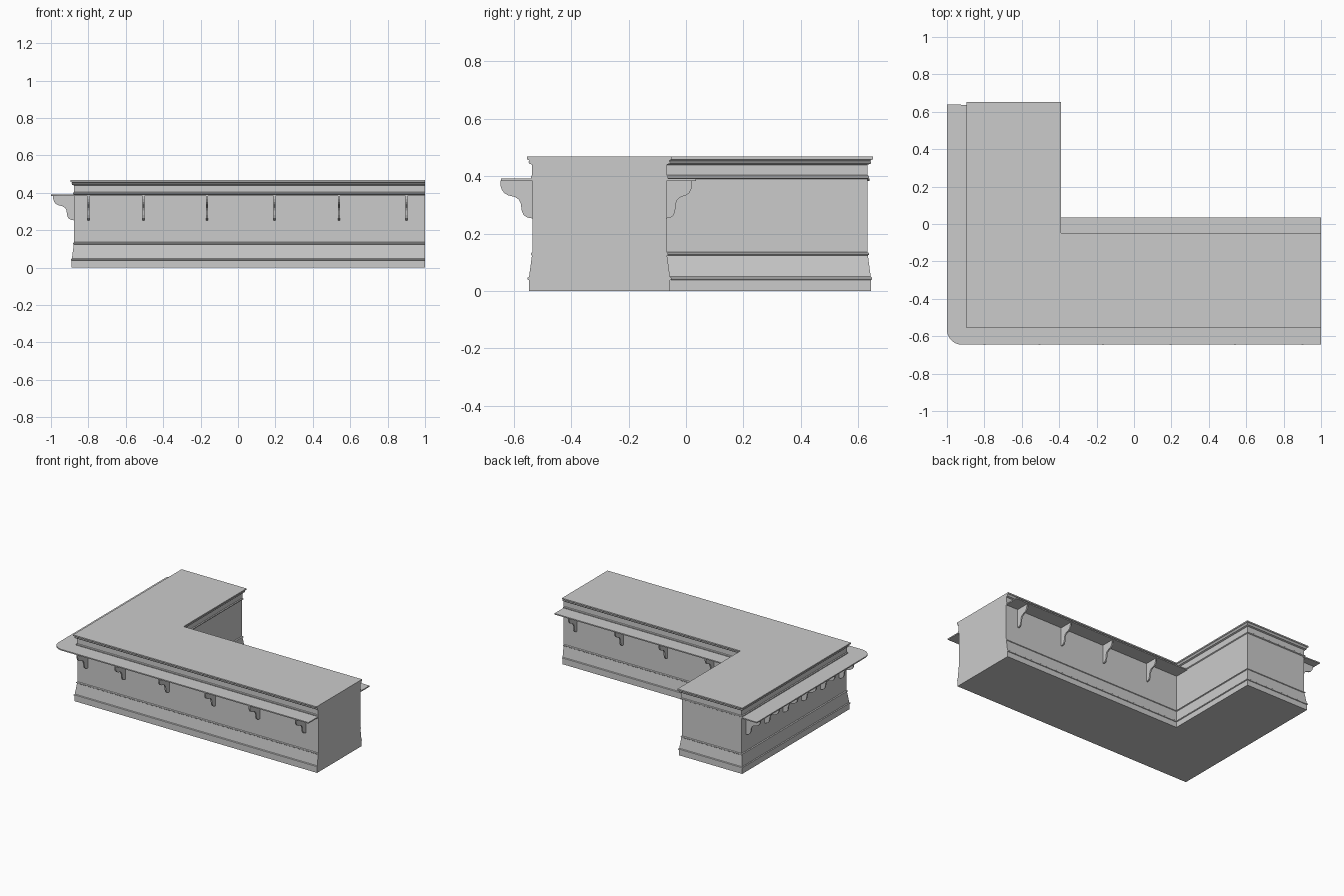
import bpy, math
from mathutils import Vector

if "Cube" in bpy.data.objects:
    bpy.data.objects.remove(bpy.data.objects["Cube"])


def make_mesh(name, verts, faces):
    me = bpy.data.meshes.new(name)
    me.from_pydata(verts, [], faces)
    me.update()
    ob = bpy.data.objects.new(name, me)
    bpy.context.collection.objects.link(ob)
    return ob


def loft(name, rings):
    """Closed solid through a stack of equal-length rings."""
    n = len(rings[0])
    verts = [v for r in rings for v in r]
    faces = [list(range(n))[::-1], list(range(len(verts) - n, len(verts)))]
    for k in range(len(rings) - 1):
        a, b = k * n, (k + 1) * n
        for i in range(n):
            j = (i + 1) % n
            faces.append([a + i, a + j, b + j, b + i])
    return make_mesh(name, verts, faces)


def slab(name, outline, z0, z1):
    return loft(name, [[(x, y, z) for x, y in outline] for z in (z0, z1)])


LEFT, FRONT, INNER_X, INNER_Y, BACK, END = -0.876, -0.535, -0.41, -0.068, 0.632, 1.0


def footprint(d, z):
    # L-shaped plan grown by d everywhere but at the flat cut end
    return [(LEFT - d, FRONT - d, z), (END, FRONT - d, z), (END, INNER_Y + d, z),
            (INNER_X + d, INNER_Y + d, z), (INNER_X + d, BACK + d, z), (LEFT - d, BACK + d, z)]


# Counter body: plinth, tapered skirt, panel, rails and crown in one moulded profile
profile = [(.013, 0), (.013, .038), (.017, .040), (.017, .046), (.012, .050),
           (.002, .124), (.006, .127), (.006, .132), (0, .136),
           (0, .390), (.006, .394), (.006, .400), (.001, .404),
           (.001, .440), (.012, .444), (.014, .450), (.010, .453), (.014, .457),
           (.020, .459), (.020, .468)]
loft("counter_body", [footprint(d, z) for d, z in profile])

# Outer ledge wrapping the left and front, with a rounded corner
r = 0.08
arc = [(-1 + r + r * math.cos(a), -0.645 + r + r * math.sin(a))
       for a in (math.pi + math.pi / 2 * i / 10 for i in range(11))]
slab("outer_ledge", [(LEFT + .01, 0.635), (-0.98, 0.64), (-1, 0.64)] + arc +
     [(END, -0.645), (END, FRONT + .01), (LEFT + .01, FRONT + .01)], .384, .392)

# Inner ledge behind the long arm
slab("inner_ledge", [(INNER_X - .01, INNER_Y - .01), (END, INNER_Y - .01),
                     (END, 0.035), (INNER_X - .01, 0.035)], .384, .392)

# Scrolled brackets: (outward, z) outline
scroll = [(-.005, .385), (.112, .385), (.112, .368), (.107, .352), (.098, .341), (.086, .334),
          (.062, .328), (.048, .319), (.041, .305), (.038, .282), (.032, .266),
          (.022, .258), (.010, .254), (-.005, .253)]


def bracket(name, origin, out, reach=1.0, t=0.005):
    o, out = Vector(origin), Vector(out)
    side = out.cross(Vector((0, 0, 1)))
    rings = [[tuple(o + out * u * reach + side * s + Vector((0, 0, z))) for u, z in scroll]
             for s in (t, -t)]
    return loft(name, rings)


xs = [-.80, -.505, -.165, .195, .54, .90]
for i, x in enumerate(xs):
    bracket(f"front_bracket_{i}", (x, FRONT, 0), (0, -1, 0))
for i, x in enumerate(xs[2:]):
    bracket(f"inner_bracket_{i}", (x, INNER_Y, 0), (0, 1, 0), 0.8)
for i in range(6):
    bracket(f"left_bracket_{i}", (LEFT, 0.58 - 0.207 * i, 0), (-1, 0, 0))
